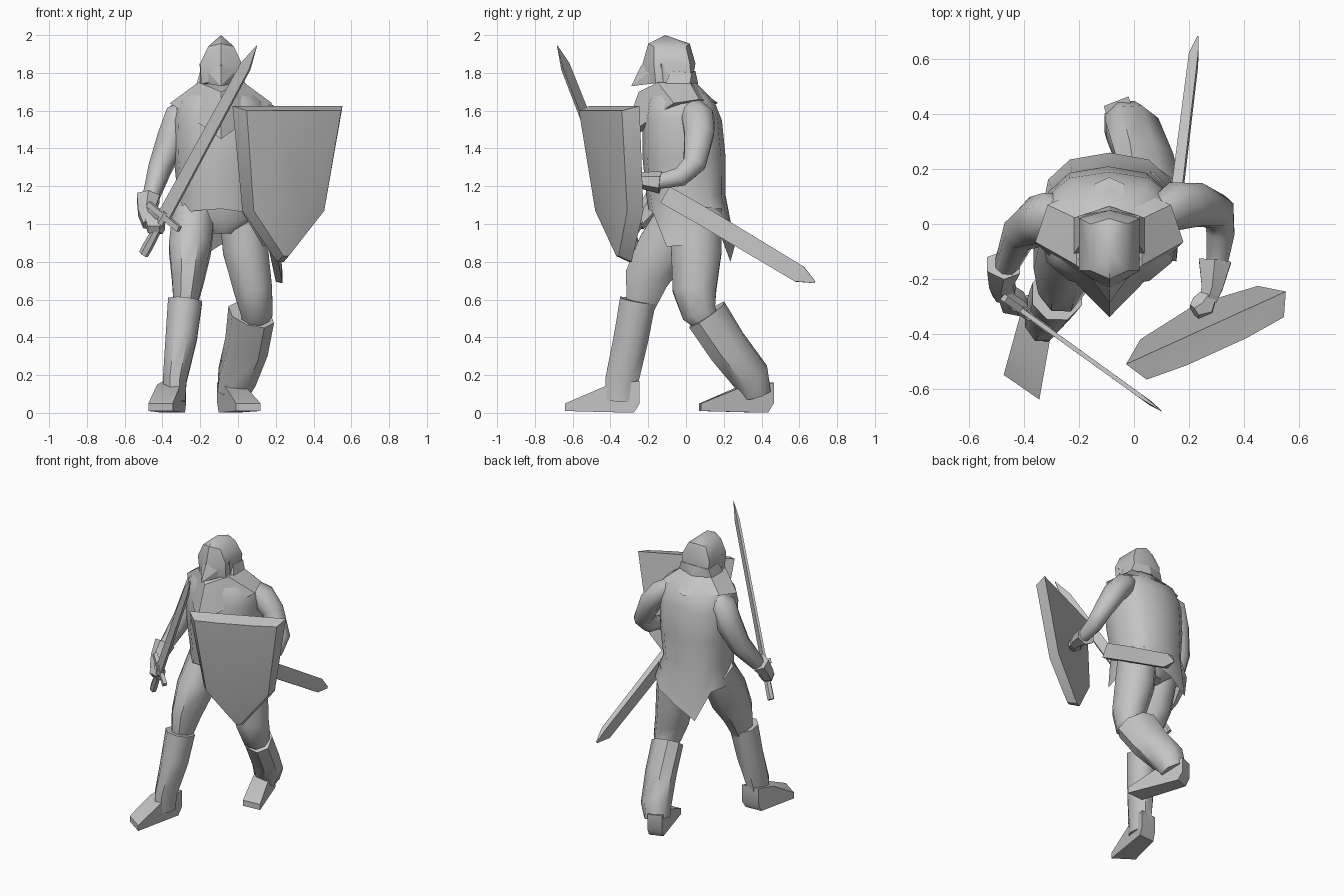
import bpy, bmesh, math
from mathutils import Vector

cube = bpy.data.objects.get("Cube")
if cube:
    bpy.data.objects.remove(cube)

grey = bpy.data.materials.new("plain grey")
grey.use_nodes = True
colour = (0.55, 0.55, 0.55, 1)
grey.diffuse_color = colour
grey.node_tree.nodes["Principled BSDF"].inputs["Base Color"].default_value = colour

MIDDLE = -0.09  # body centre line
X, Z = Vector((1, 0, 0)), Vector((0, 0, 1))


def finish(name, bm, angle=40):
    bmesh.ops.recalc_face_normals(bm, faces=bm.faces)
    mesh = bpy.data.meshes.new(name)
    bm.to_mesh(mesh)
    bm.free()
    mesh.materials.append(grey)
    mesh.shade_smooth()
    mesh.set_sharp_from_angle(angle=math.radians(angle))
    ob = bpy.data.objects.new(name, mesh)
    bpy.context.collection.objects.link(ob)


def hull(name, points, angle=40):
    """Convex solid around a few corner points."""
    bm = bmesh.new()
    for p in points:
        bm.verts.new(p)
    res = bmesh.ops.convex_hull(bm, input=bm.verts)
    loose = [g for g in res["geom_interior"] if isinstance(g, bmesh.types.BMVert)]
    bmesh.ops.delete(bm, geom=loose, context="VERTS")
    bmesh.ops.dissolve_limit(bm, angle_limit=0.02, verts=bm.verts, edges=bm.edges)
    finish(name, bm, angle)


def skin(name, rings, angle=40):
    """Closed surface through rings that have equal point counts."""
    bm = bmesh.new()
    loops = [[bm.verts.new(p) for p in ring] for ring in rings]
    n = len(loops[0])
    for low, high in zip(loops, loops[1:]):
        for i in range(n):
            j = (i + 1) % n
            bm.faces.new((low[i], low[j], high[j], high[i]))
    bm.faces.new(loops[0])
    bm.faces.new(loops[-1])
    finish(name, bm, angle)


def limb(name, stations, sides=8, side=X, angle=50):
    """Tube along a path; each station is a centre and two half widths."""
    centres = [Vector(s[:3]) for s in stations]
    rings = []
    for i, s in enumerate(stations):
        along = (centres[min(i + 1, len(centres) - 1)] - centres[max(i - 1, 0)]).normalized()
        a = (side - along * side.dot(along)).normalized()
        b = along.cross(a)
        turns = [math.tau * (k + 0.5) / sides for k in range(sides)]
        rings.append([centres[i] + a * s[3] * math.cos(t) + b * s[4] * math.sin(t) for t in turns])
    skin(name, rings, angle)


def boxy(value):
    return math.copysign(abs(value) ** .8, value)


def oval(x, y, z, rx, ry, sides=12):
    """Level ring, slightly squarer than an ellipse; z may vary point by point."""
    heights = z if isinstance(z, list) else [z] * sides
    turns = [math.tau * k / sides for k in range(sides)]
    return [(x + rx * boxy(math.cos(t)), y + ry * boxy(math.sin(t)), h) for t, h in zip(turns, heights)]


def mirrored(points):
    """Points given as offset from the body centre line, on both sides."""
    return [(MIDDLE + sign * dx, y, z) for dx, y, z in points for sign in (-1, 1)]


# Tunic with a ragged hem that hangs low at the back and on the left hip
hem = [.89, 1, .96, .89, .8, 1, 1, 1.02, 1.07, 1.08, 1.06, .88]
skin("tunic", [
    oval(MIDDLE, 0, 1.1, .16, .14),
    oval(-.09, .03, hem, .25, .23),
    oval(-.1, 0, 1.15, .22, .21),
    oval(-.095, -.01, 1.35, .245, .22),
    oval(MIDDLE, -.02, 1.55, .255, .21),
    oval(MIDDLE, -.03, 1.65, .23, .18),
    oval(MIDDLE, -.06, 1.76, .1, .1)], 50)
skin("hips", [oval(MIDDLE, .02, .95, .08, .1), oval(MIDDLE, .02, 1.02, .19, .15), oval(MIDDLE, .01, 1.15, .18, .15)])

# Pointed shoulder mantle
hull("mantle", mirrored([(0, -.34, 1.45), (.27, -.065, 1.64), (.225, .07, 1.66), (0, .17, 1.64),
                         (.12, -.15, 1.75), (.12, .02, 1.75), (0, -.25, 1.7)]), 30)

# Helmet with a fore and aft ridge, a pointed visor and a flared neck guard
hull("helmet", mirrored([(0, -.11, 2), (0, -.2, 1.955), (0, .02, 1.955), (.068, -.17, 1.94), (.068, 0, 1.94),
                         (.11, -.17, 1.85), (.11, .02, 1.85), (0, -.235, 1.83), (0, .05, 1.85),
                         (.105, -.16, 1.74), (.1, .03, 1.74), (0, -.24, 1.77)]), 35)
hull("visor", mirrored([(.113, -.13, 1.85), (0, -.237, 1.84), (0, -.29, 1.73), (.11, -.12, 1.75), (.1, -.08, 1.83)]), 20)
hull("neck_guard", mirrored([(.11, -.08, 1.81), (.13, -.11, 1.74), (.13, .02, 1.74), (.11, .03, 1.8),
                             (0, .065, 1.74), (0, .05, 1.81)]), 20)

# Legs
limb("right_thigh", [(-.23, -.01, 1.08, .12, .13), (-.255, -.12, .87, .12, .15),
                     (-.265, -.21, .71, .092, .125), (-.28, -.24, .56, .065, .08)])
limb("left_thigh", [(.02, .06, 1.08, .13, .14), (.04, .055, .86, .13, .145),
                    (.08, .045, .65, .11, .125), (.1, .07, .53, .09, .1), (.08, .13, .46, .06, .06)])
limb("right_boot_shaft", [(-.28, -.255, .595, .098, .103), (-.3, -.29, .4, .09, .1),
                          (-.335, -.34, .17, .068, .095), (-.335, -.345, .06, .06, .09)])
limb("left_boot_shaft", [(.07, .11, .52, .14, .1), (.045, .22, .35, .13, .1),
                         (-.005, .345, .19, .115, .1), (-.03, .37, .1, .09, .085)], 8, Vector((.7, -.7, 0)))


def foot(name, heels, toes, top):
    """Wedge shoe between two heel corners and two toe corners, with a raised instep."""
    points = []
    for heel, toe in zip(heels, toes):
        heel, toe = Vector((*heel, 0)), Vector((*toe, .01))
        points += [heel + Z * .05, heel.lerp(toe, .08), heel + Z * top,
                   heel.lerp(toe, .42) + Z * top * .85, toe, toe + Z * .04]
    hull(name, points, 45)


foot("right_foot", ((-.395, -.26), (-.275, -.245)), ((-.475, -.55), (-.345, -.64)), .17)
foot("left_foot", ((-.11, .43), (-.02, .465)), ((-.01, .07), (.12, .08)), .16)

# Arms with flared cuffs and closed hands
limb("right_arm", [(-.24, .01, 1.63, .06, .06), (-.305, .02, 1.57, .09, .1), (-.35, .01, 1.45, .085, .095),
                   (-.415, -.03, 1.29, .065, .075), (-.465, -.15, 1.13, .045, .05)])
limb("right_cuff", [(-.475, -.15, 1.14, .07, .065), (-.485, -.21, 1.06, .05, .055), (-.465, -.26, 1, .045, .045)], 6)
limb("right_hand", [(-.475, -.24, 1.04, .03, .04), (-.44, -.285, .99, .055, .05), (-.4, -.31, .98, .03, .035)], 6)
limb("left_arm", [(.08, .03, 1.61, .06, .07), (.15, .065, 1.56, .08, .09), (.225, .07, 1.48, .075, .085),
                  (.31, .045, 1.32, .06, .065), (.315, -.03, 1.25, .055, .055), (.3, -.16, 1.22, .04, .04)])
limb("left_cuff", [(.295, -.135, 1.22, .068, .06), (.285, -.23, 1.23, .045, .045), (.27, -.28, 1.23, .035, .035)], 6)
limb("left_hand", [(.28, -.25, 1.23, .03, .03), (.25, -.3, 1.24, .05, .045), (.22, -.32, 1.25, .03, .03)], 6)

# Sword: grip, guard and blade share one axis
pommel, tip = Vector((-.5, -.25, .84)), Vector((.1, -.682, 1.945))
axis = (tip - pommel).normalized()
flat = Vector((axis.x, axis.y, 0)).normalized()
wide = (flat - axis * flat.dot(axis)).normalized()


def sword_part(name, cuts, sides=4):
    stations = []
    for share, width, thick in cuts:
        stations.append((*pommel.lerp(tip, share), width, thick))
    limb(name, stations, sides, wide, 30)


sword_part("sword_grip", [(0, .028, .022), (.03, .03, .024), (.2, .022, .018)], 6)
sword_part("sword_blade", [(.18, .055, .012), (.9, .045, .011), (1, .002, .001)])
guard_at = pommel.lerp(tip, .18)
limb("sword_guard", [(*(guard_at + wide * s), .022, .018) for s in (-.12, 0, .12)], 4, axis)

# Scabbard at the left hip
limb("scabbard", [(.135, -.11, 1.155, .028, .07), (.155, .1, 1.035, .028, .07),
                  (.217, .6, .735, .024, .065), (.233, .682, .692, .004, .008)], 4, X, 30)

# Shield: flat back, bevelled rim and nearly flat front
centre, right = Vector((.262, -.378, 0)), Vector((.91, .414, 0))
outward = Vector((.414, -.91, 0))


def shield_point(u, depth, z):
    lean = .09 * (1.62 - z) / .82
    return centre + right * u + outward * (depth - lean) + Z * z


shield = []
for s in (-1, 1):
    shield += [shield_point(s * u, d, z) for u, d, z in (
        (.32, 0, 1.625), (.235, 0, 1.07), (.02, 0, .8),
        (.275, .085, 1.6), (.205, .08, 1.07), (.015, .07, .83),
        (.12, .098, 1.6), (.09, .1, 1.07))]
hull("shield", shield, 45)
